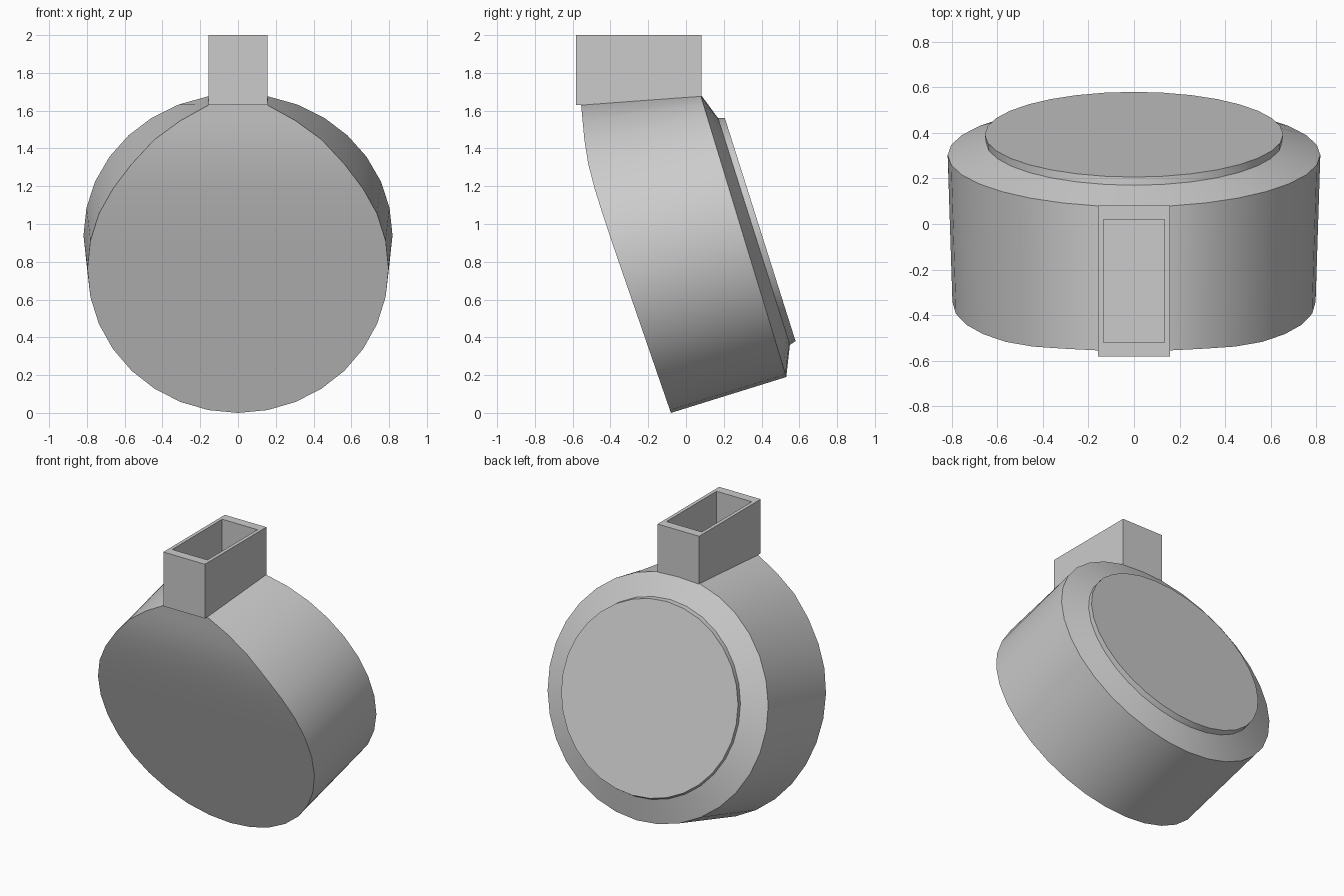
import bpy, bmesh, math

if "Cube" in bpy.data.objects:
    bpy.data.objects.remove(bpy.data.objects["Cube"])

N = 32


def finish(bm, name, smooth):
    bmesh.ops.recalc_face_normals(bm, faces=bm.faces)
    me = bpy.data.meshes.new(name)
    bm.to_mesh(me)
    bm.free()
    ob = bpy.data.objects.new(name, me)
    bpy.context.collection.objects.link(ob)
    if smooth:
        bpy.ops.object.select_all(action='DESELECT')
        ob.select_set(True)
        bpy.context.view_layer.objects.active = ob
        bpy.ops.object.shade_smooth_by_angle(angle=math.radians(30))
    return ob


def ring(rx, centre, half):
    """Tilted ellipse; index 0 is the bottom, N/2 the top."""
    pts = []
    for i in range(N):
        a = 2 * math.pi * i / N
        c = -math.cos(a)
        pts.append([rx * math.sin(a), centre[0] + half[0] * c, centre[1] + half[1] * c])
    return pts


# side profile of the front face (z, y)
PROFILE = [(0, -.08), (1.0, -.425), (1.15, -.472), (1.25, -.503), (1.39, -.533), (1.63, -.555)]


def front_y(z):
    for (z0, y0), (z1, y1) in zip(PROFILE, PROFILE[1:]):
        if z <= z1:
            return y0 + (y1 - y0) * (z - z0) / (z1 - z0)
    return PROFILE[-1][1]


# tilted drum: front rim is pulled up and bent towards the neck
front = ring(.797, (0, .7625), (0, .7625))
LIFT = [.105, .12, .08, .05, .015]
for i, p in enumerate(front):
    k = abs(i - N // 2)
    if k < len(LIFT):
        p[2] = min(p[2] + LIFT[k], 1.63)
    p[1] = front_y(p[2])
rings = [front,
         ring(.818, (.303, .94), (-.228, .75)),    # back rim
         ring(.65, (.36, .96), (-.19, .60)),       # chamfer
         ring(.655, (.393, .97), (-.187, .59))]    # raised back disc

bm = bmesh.new()
loops = [[bm.verts.new(p) for p in r] for r in rings]
for a, b in zip(loops, loops[1:]):
    for i in range(N):
        j = (i + 1) % N
        bm.faces.new((a[i], a[j], b[j], b[i]))
bm.faces.new(loops[-1])
# front face in horizontal strips so that it follows the bend
f = loops[0]
for i in range(N // 2):
    quad = [f[i], f[i + 1], f[(N - i - 1) % N], f[(N - i) % N]]
    bm.faces.new(list(dict.fromkeys(quad)))
finish(bm, "drum_body", True)

# open rectangular neck with a recessed floor
bm = bmesh.new()


def rect(x, y0, y1, z):
    return [bm.verts.new((sx * x, y, z)) for sx, y in ((-1, y0), (1, y0), (1, y1), (-1, y1))]


levels = [rect(.157, -.582, .082, 1.63), rect(.157, -.582, .082, 2.0),
          rect(.133, -.52, .02, 2.0), rect(.133, -.52, .02, 1.7)]
for a, b in zip(levels, levels[1:]):
    for i in range(4):
        j = (i + 1) % 4
        bm.faces.new((a[i], a[j], b[j], b[i]))
bm.faces.new(levels[0])
bm.faces.new(levels[-1])
finish(bm, "neck", False)
